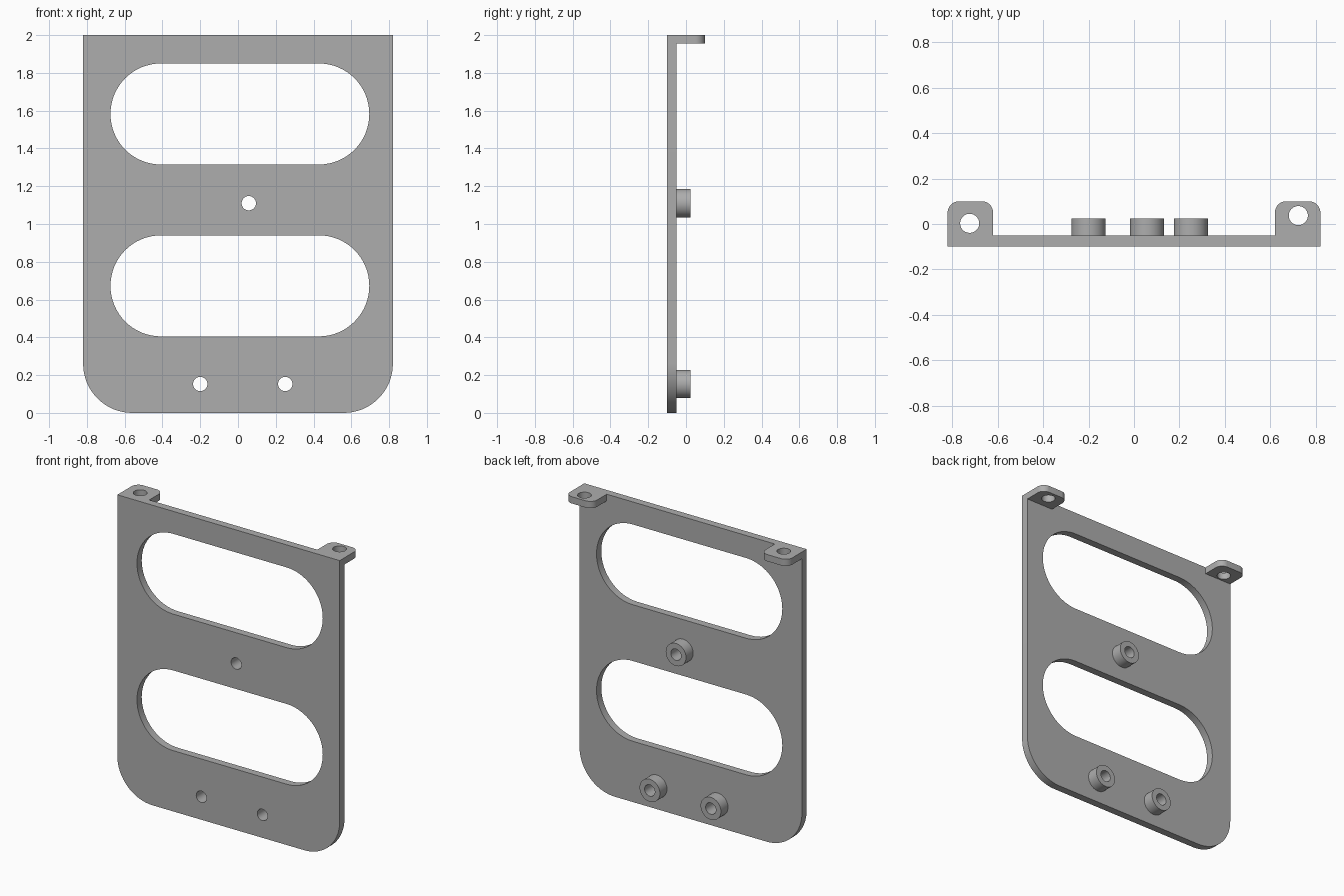
import bpy, bmesh
from math import cos, sin, pi, radians
from mathutils import Matrix, Vector

cube = bpy.data.objects.get("Cube")
if cube:
    bpy.data.objects.remove(cube, do_unlink=True)

GREY = (0.42, 0.42, 0.42, 1)
metal = bpy.data.materials.new("grey metal")
metal.use_nodes = True
metal.diffuse_color = GREY
metal.node_tree.nodes["Principled BSDF"].inputs["Base Color"].default_value = GREY


def rounded(x0, x1, y0, y1, low=0, high=0, steps=16):
    """Rectangle outline with separate radii for its low and high corners."""
    corners = [(x1, y1, high, -1, -1, 0), (x0, y1, high, 1, -1, 1),
               (x0, y0, low, 1, 1, 2), (x1, y0, low, -1, 1, 3)]
    points = []
    for x, y, r, sx, sy, quarter in corners:
        for i in range(steps + 1 if r else 1):
            a = (quarter + i / steps) * pi / 2
            points.append((x + sx * r + r * cos(a), y + sy * r + r * sin(a)))
    return points


def circle(x, y, r, sides=40):
    return [(x + r * cos(2 * pi * i / sides), y + r * sin(2 * pi * i / sides))
            for i in range(sides)]


def slab(name, loops, thickness, matrix):
    """Fill an outline with holes, thicken it and place it."""
    bm = bmesh.new()
    edges = []
    for loop in loops:
        verts = [bm.verts.new((x, y, 0)) for x, y in loop]
        edges += [bm.edges.new((v, verts[i - 1])) for i, v in enumerate(verts)]
    bmesh.ops.triangle_fill(bm, use_beauty=True, edges=edges, normal=(0, 0, 1))
    grown = bmesh.ops.extrude_face_region(bm, geom=bm.faces[:], use_keep_orig=True)
    moved = [g for g in grown["geom"] if isinstance(g, bmesh.types.BMVert)]
    bmesh.ops.translate(bm, verts=moved, vec=(0, 0, thickness))
    bmesh.ops.recalc_face_normals(bm, faces=bm.faces[:])
    bmesh.ops.transform(bm, matrix=matrix, verts=bm.verts[:])
    mesh = bpy.data.meshes.new(name)
    bm.to_mesh(mesh)
    bm.free()
    mesh.materials.append(metal)
    obj = bpy.data.objects.new(name, mesh)
    bpy.context.collection.objects.link(obj)
    bpy.ops.object.select_all(action="DESELECT")
    obj.select_set(True)
    bpy.context.view_layer.objects.active = obj
    bpy.ops.object.shade_smooth_by_angle(angle=radians(30))
    return obj


def upright(y):
    """Stand a flat outline up in the xz plane, thickening towards -y."""
    return Matrix.Translation((0, y, 0)) @ Matrix.Rotation(pi / 2, 4, "X")


WIDTH, HEIGHT, FRONT, BACK = 0.82, 2.0, -0.1, -0.05
HOLE, BOSS, BOSS_END = 0.038, 0.075, 0.025
mounts = {"upper": (0.057, 1.11), "lower_right": (-0.2, 0.153), "lower_left": (0.25, 0.153)}

# Plate with two long slots and three screw holes
slots = [rounded(-0.675, 0.695, z, z + 0.535, 0.267, 0.267) for z in (0.405, 1.315)]
holes = [circle(x, z, HOLE) for x, z in mounts.values()]
outline = rounded(-WIDTH, WIDTH, 0, HEIGHT, low=0.26)
slab("plate", [outline] + slots + holes, BACK - FRONT, upright(BACK))

# Hollow standoffs on the back
for name, (x, z) in mounts.items():
    slab(name + "_standoff", [circle(x, z, BOSS), circle(x, z, HOLE)],
         BOSS_END - BACK, upright(BOSS_END))

# Rounded mounting tabs at the top corners
for name, x0, hole in (("right", -WIDTH, (-0.723, 0.003)), ("left", 0.62, (0.723, 0.037))):
    slab(name + "_tab", [rounded(x0, x0 + 0.2, BACK, 0.1, high=0.05), circle(*hole, 0.042)],
         0.045, Matrix.Translation(Vector((0, 0, HEIGHT - 0.045))))
